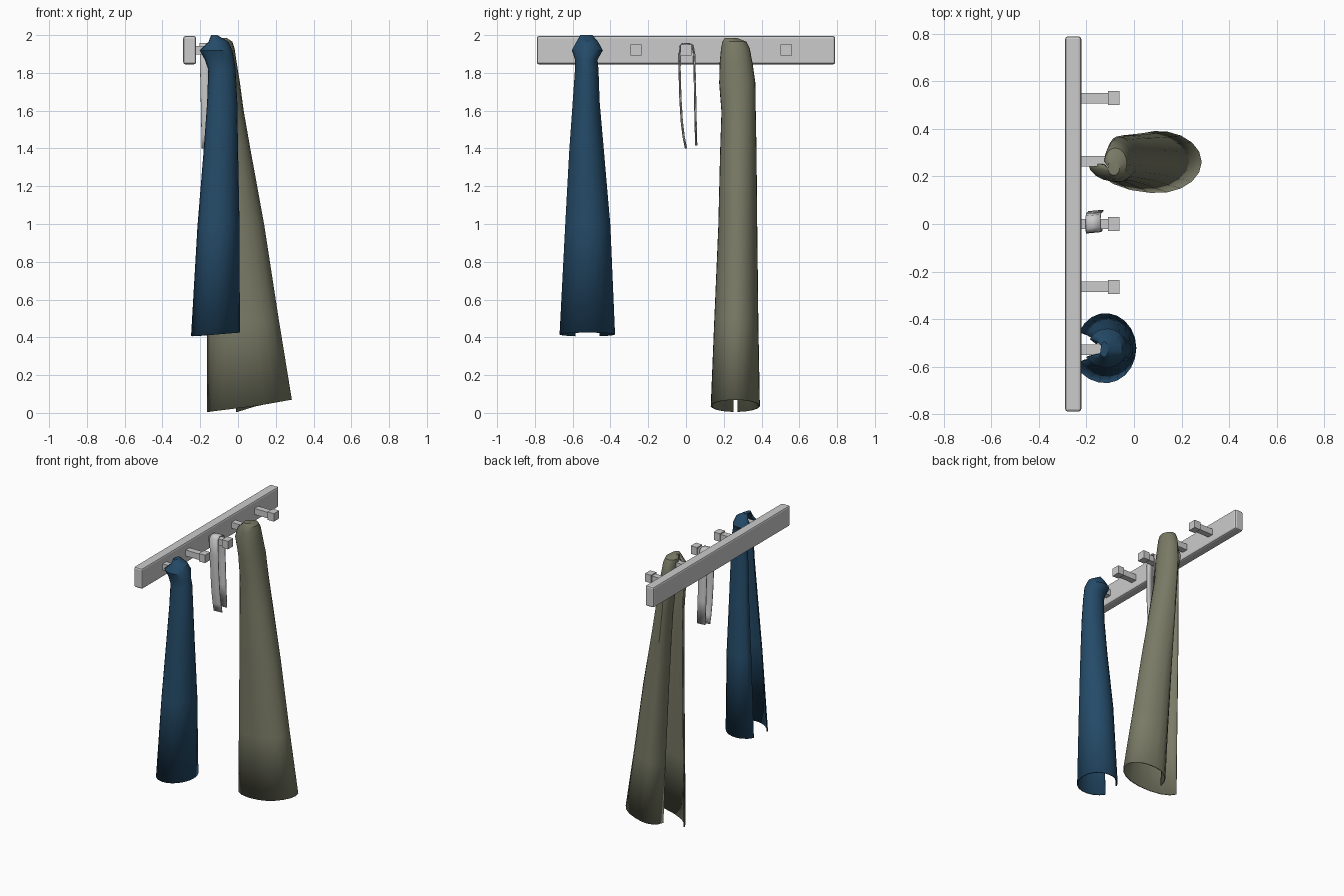
import bpy, bmesh, math

if "Cube" in bpy.data.objects:
    bpy.data.objects.remove(bpy.data.objects["Cube"])

def material(name, rgb):
    m = bpy.data.materials.new(name)
    m.diffuse_color = (*rgb, 1)
    m.use_nodes = True
    m.node_tree.nodes["Principled BSDF"].inputs["Base Color"].default_value = m.diffuse_color
    return m

def finish(bm, name, mat=None, smooth=None):
    bmesh.ops.recalc_face_normals(bm, faces=bm.faces[:])
    me = bpy.data.meshes.new(name)
    bm.to_mesh(me)
    bm.free()
    ob = bpy.data.objects.new(name, me)
    bpy.context.collection.objects.link(ob)
    if mat:
        me.materials.append(mat)
    if smooth:
        bpy.ops.object.select_all(action='DESELECT')
        ob.select_set(True)
        bpy.context.view_layer.objects.active = ob
        bpy.ops.object.shade_smooth_by_angle(angle=math.radians(smooth))
    return ob

def add_box(bm, lo, hi):
    vs = bmesh.ops.create_cube(bm, size=1)['verts']
    for v in vs:
        for i in range(3):
            v.co[i] = (lo[i] + hi[i]) / 2 + v.co[i] * (hi[i] - lo[i])

def solidify(ob, t, offset):
    m = ob.modifiers.new("thickness", 'SOLIDIFY')
    m.thickness, m.offset = t, offset

# Wall board with softened edges
bm = bmesh.new()
add_box(bm, (-.29, -.79, 1.845), (-.222, .79, 1.995))
board = finish(bm, "wall_board")
bev = board.modifiers.new("bevel", 'BEVEL')
bev.width, bev.segments = .012, 2

# Five square pegs: shank plus head
for i in range(5):
    y = (i - 2) * .265
    bm = bmesh.new()
    add_box(bm, (-.225, y - .022, 1.898), (-.108, y + .022, 1.942))
    add_box(bm, (-.11, y - .03, 1.892), (-.06, y + .03, 1.95))
    finish(bm, f"peg_{i + 1}")

# Hanging coats: open C-shaped rings lofted from hem to collar
# Each ring: z, front x, middle x, back x (low y flap), back x (high y flap), y min, y max
def coat(name, rings, gap, tilt, mat, cols=18):
    bm = bmesh.new()
    rows = []
    z0, z1 = rings[0][0], rings[-1][0]
    for z, xf, xm, bl, bh, y0, y1 in rings:
        fade = (z1 - z) / (z1 - z0)
        row = []
        for j in range(cols + 1):
            a = (2 * j / cols - 1) * (math.pi - gap)
            c, s = math.cos(a), math.sin(a)
            x = xm + c * ((xf - xm) if c > 0 else (xm - (bl if s < 0 else bh)))
            y = (y0 + y1) / 2 + s * (y1 - y0) / 2
            row.append(bm.verts.new((x, y, z - tilt * fade * (1 - c) / 2)))
        rows.append(row)
    for r, q in zip(rows, rows[1:]):
        for j in range(cols):
            bm.faces.new((r[j], r[j + 1], q[j + 1], q[j]))
    bm.faces.new(rows[-1])
    ob = finish(bm, name, mat, 30)
    solidify(ob, .008, -1)

coat("blue_coat", [
    (.425, .01, -.12, -.265, -.245, -.67, -.375),
    (1.0, .008, -.11, -.228, -.215, -.64, -.40),
    (1.4, .0, -.10, -.192, -.18, -.618, -.435),
    (1.65, -.004, -.095, -.172, -.165, -.60, -.457),
    (1.82, -.013, -.09, -.166, -.16, -.588, -.463),
    (1.87, -.02, -.10, -.185, -.175, -.588, -.468),
    (1.92, -.03, -.115, -.212, -.195, -.605, -.44),
    (1.965, -.05, -.12, -.16, -.16, -.58, -.465),
    (2.0, -.11, -.125, -.145, -.14, -.56, -.495),
], .48, .02, material("blue_cloth", (.018, .07, .14)))

coat("green_coat", [
    (.07, .285, .10, -.165, -.01, .13, .392),
    (.5, .215, .05, -.165, -.03, .148, .384),
    (1.0, .138, .0, -.165, -.06, .17, .378),
    (1.4, .065, -.04, -.165, -.085, .18, .374),
    (1.6, .03, -.06, -.165, -.10, .187, .37),
    (1.75, .01, -.07, -.17, -.115, .175, .368),
    (1.86, -.008, -.08, -.195, -.12, .178, .352),
    (1.93, -.018, -.08, -.17, -.125, .185, .338),
    (1.965, -.03, -.08, -.13, -.125, .192, .32),
    (1.985, -.06, -.085, -.11, -.11, .205, .27),
], .1, .065, material("green_cloth", (.19, .195, .13)))

# Grey strap looped over the middle peg
path = [(.0, 1.4), (-.012, 1.46), (-.022, 1.54), (-.03, 1.67), (-.034, 1.82),
        (-.032, 1.94), (-.015, 1.955), (.02, 1.955), (.035, 1.945), (.043, 1.9),
        (.047, 1.75), (.05, 1.58), (.054, 1.415)]
bm = bmesh.new()
pairs = []
for y, z in path:
    dx = (1.95 - z) * .02
    pairs.append([bm.verts.new((x + dx, y + s, z))
                  for x, s in ((-.203, -.003), (-.14, .003))])
for p, q in zip(pairs, pairs[1:]):
    bm.faces.new((p[0], p[1], q[1], q[0]))
solidify(finish(bm, "hanging_strap", None, 40), .006, 0)
